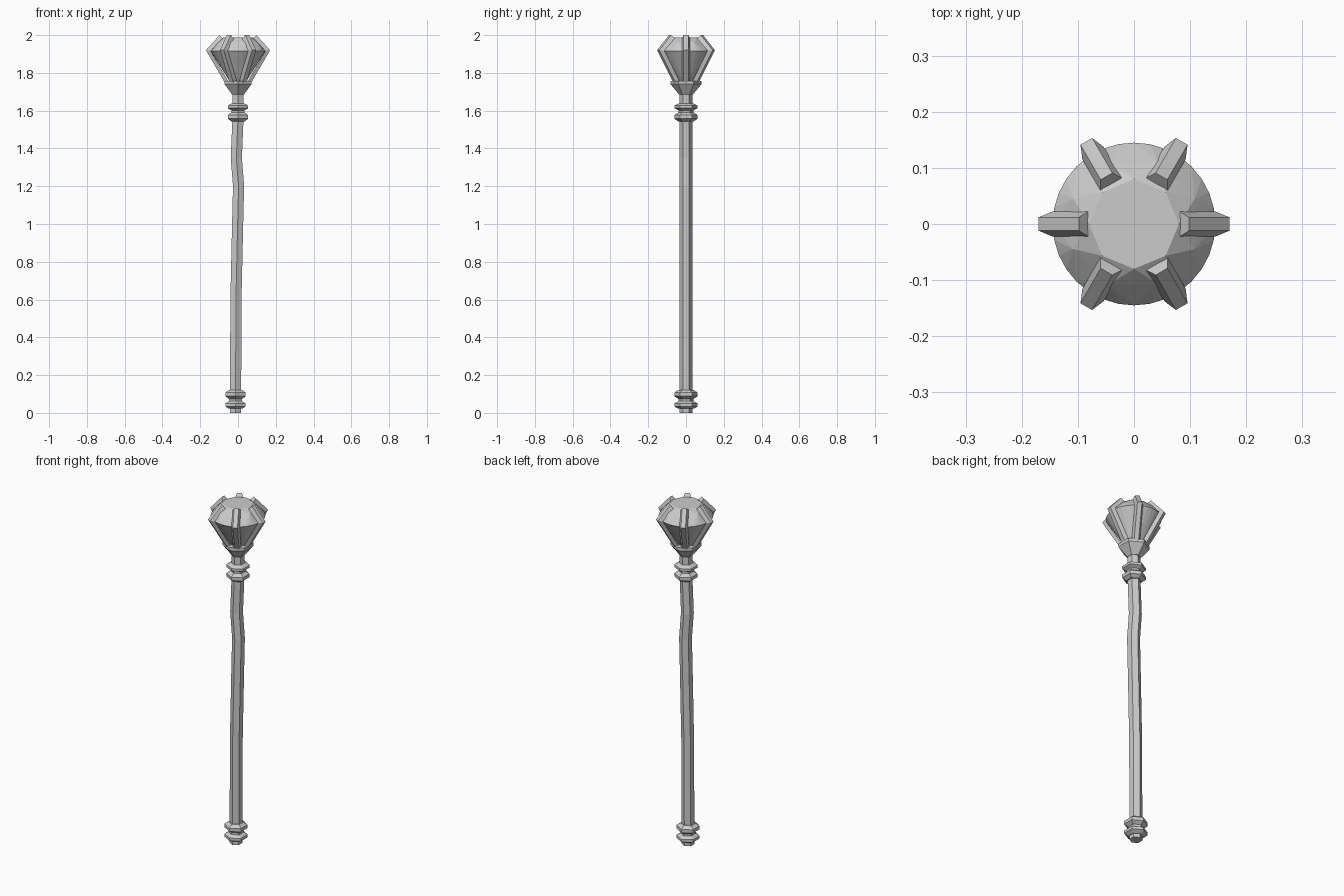
import bpy, bmesh
from math import sin, cos, pi, radians
from mathutils import Matrix

if "Cube" in bpy.data.objects:
    bpy.data.objects.remove(bpy.data.objects["Cube"])

metal = bpy.data.materials.new("grey")
metal.use_nodes = True
GREY = (0.6, 0.6, 0.6, 1)
metal.diffuse_color = GREY
metal.node_tree.nodes["Principled BSDF"].inputs["Base Color"].default_value = GREY


def finish(name, bm):
    bmesh.ops.recalc_face_normals(bm, faces=bm.faces)
    mesh = bpy.data.meshes.new(name)
    bm.to_mesh(mesh)
    bm.free()
    mesh.materials.append(metal)
    obj = bpy.data.objects.new(name, mesh)
    bpy.context.collection.objects.link(obj)
    return obj


def circle(bm, count, r, z, cx=0, phase=0):
    return [bm.verts.new((cx + r * cos(phase + 2 * pi * i / count),
                          r * sin(phase + 2 * pi * i / count), z))
            for i in range(count)]


def bridge(bm, loops):
    """Skin a stack of loops and cap both ends."""
    n = len(loops[0])
    for a, b in zip(loops, loops[1:]):
        for i in range(n):
            j = (i + 1) % n
            bm.faces.new((a[i], a[j], b[j], b[i]))
    bm.faces.new(loops[0])
    bm.faces.new(loops[-1])


def hex_stack(name, sections):
    """Six-sided column from (z, radius, x offset) sections."""
    bm = bmesh.new()
    bridge(bm, [circle(bm, 6, r, z, cx, pi / 2) for z, r, cx in sections])
    return finish(name, bm)


# Slightly crooked shaft
R = 0.034
hex_stack("shaft", [(0, R, -0.013), (0.6, R, -0.011), (1.0, R, -0.002),
                    (1.2, R, 0.003), (1.35, R, -0.009), (1.56, R, 0),
                    (1.7, R, 0)])

# Paired bevelled rings at both ends, with a collar between each pair
def ring(name, z, height, cx):
    hex_stack(name, [(z - height, 0.04, cx), (z - height * 0.4, 0.062, cx),
                     (z + height * 0.4, 0.062, cx), (z + height, 0.04, cx)])

ring("bottom_ring_lower", 0.042, 0.02, -0.013)
ring("bottom_ring_upper", 0.098, 0.024, -0.013)
ring("top_ring_lower", 1.567, 0.024, 0)
ring("top_ring_upper", 1.62, 0.018, 0)
hex_stack("bottom_collar", [(0.045, 0.04, -0.013), (0.095, 0.04, -0.013)])
hex_stack("top_collar", [(1.57, 0.04, 0), (1.62, 0.04, 0)])

# Flared cup under the gem
hex_stack("cup", [(1.685, 0.036, 0), (1.74, 0.082, 0), (1.758, 0.082, 0)])

# Brilliant-cut gem: table, crown points, girdle and lower point
bm = bmesh.new()
circle(bm, 8, 0.08, 1.987)
circle(bm, 8, 0.117, 1.957, 0, pi / 8)
circle(bm, 32, 0.145, 1.915)
circle(bm, 8, 0.04, 1.745, 0, pi / 8)
bmesh.ops.convex_hull(bm, input=bm.verts)
bmesh.ops.dissolve_limit(bm, angle_limit=radians(1), verts=bm.verts, edges=bm.edges)
finish("gem", bm)

# Six bent claws: narrow outer face, wider inner face
OUTER = [(0.068, 1.745), (0.17, 1.92), (0.098, 2.0)]
INNER = [(0.045, 1.745), (0.146, 1.918), (0.082, 1.982)]
for k in range(6):
    bm = bmesh.new()
    loops = []
    for (ro, zo), (ri, zi) in zip(OUTER, INNER):
        loops.append([bm.verts.new(p) for p in (
            (ro, -0.012, zo), (ro, 0.012, zo), (ri, 0.022, zi), (ri, -0.022, zi))])
    bridge(bm, loops)
    bm.transform(Matrix.Rotation(k * pi / 3, 4, "Z"))
    finish(f"claw_{k + 1}", bm)
